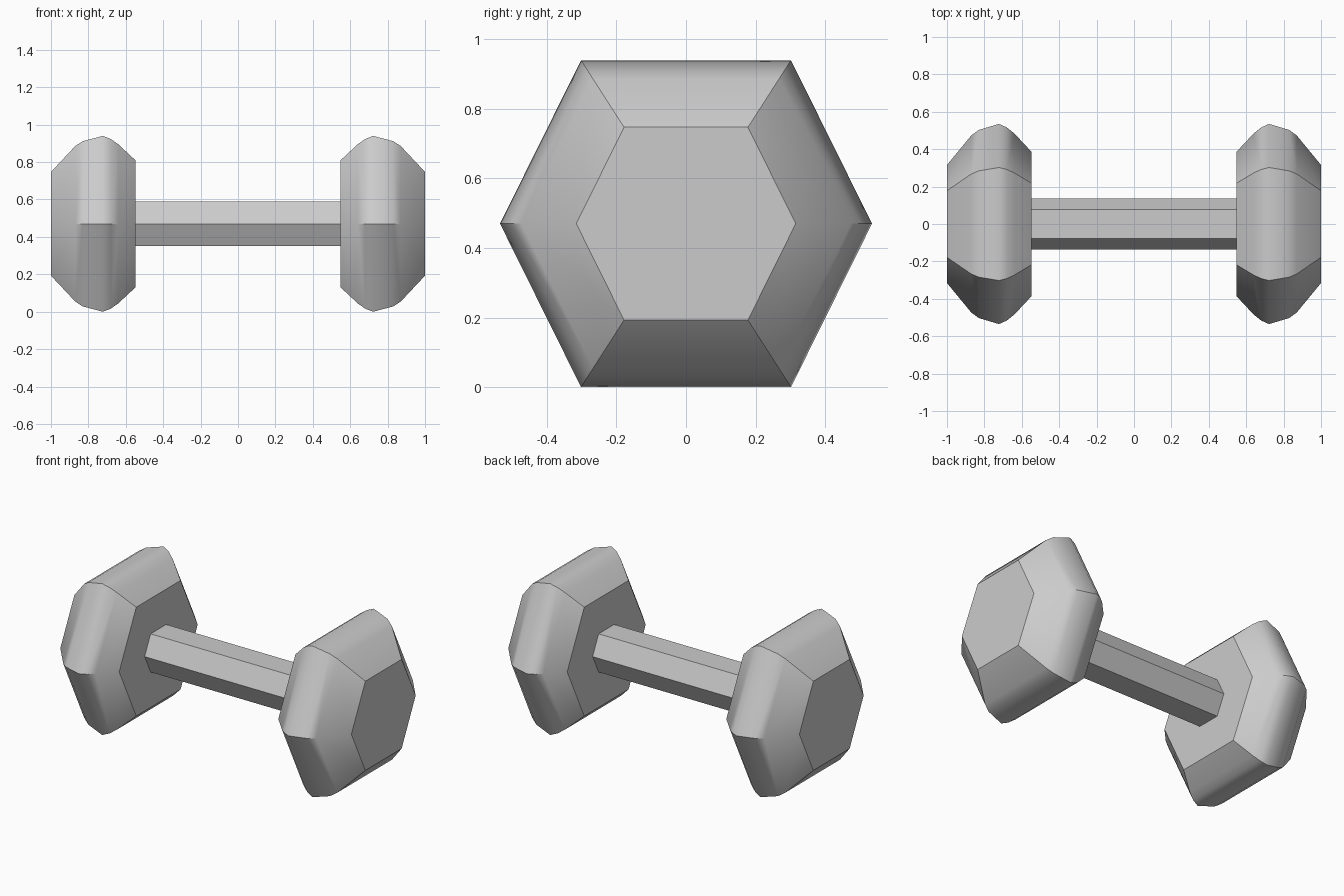
import bpy, bmesh, math

if "Cube" in bpy.data.objects:
    bpy.data.objects.remove(bpy.data.objects["Cube"])

CENTRE_Z = 0.47
# Slightly flattened hexagon, (y, z) about the bar axis
HEX = [(0.535, 0), (0.302, 0.47), (-0.302, 0.47),
       (-0.535, 0), (-0.302, -0.47), (0.302, -0.47)]


def hex_loft(name, stations):
    """Skin hexagon rings along x; each station is (x, scale)."""
    bm = bmesh.new()
    rings = [[bm.verts.new((x, y * s, z * s + CENTRE_Z)) for y, z in HEX]
             for x, s in stations]
    for a, b in zip(rings, rings[1:]):
        for i in range(6):
            j = (i + 1) % 6
            bm.faces.new((a[i], a[j], b[j], b[i]))
    bm.faces.new(rings[0])
    bm.faces.new(rings[-1])
    bmesh.ops.recalc_face_normals(bm, faces=bm.faces)
    mesh = bpy.data.meshes.new(name)
    bm.to_mesh(mesh)
    bm.free()
    obj = bpy.data.objects.new(name, mesh)
    bpy.context.collection.objects.link(obj)
    bpy.ops.object.select_all(action='DESELECT')
    obj.select_set(True)
    bpy.context.view_layer.objects.active = obj
    bpy.ops.object.shade_smooth_by_angle(angle=math.radians(38))
    return obj


# Weight heads: rounded barrel profile, flat ends
PROFILE = [(0.547, 0.72), (0.64, 0.905), (0.68, 0.965), (0.722, 1.0),
           (0.83, 0.94), (0.87, 0.885), (1.0, 0.59)]
for side, name in ((-1, "left_weight"), (1, "right_weight")):
    hex_loft(name, [(side * x, s) for x, s in PROFILE])

# Handle bar
hex_loft("handle", [(-0.55, 0.253), (0.55, 0.253)])
